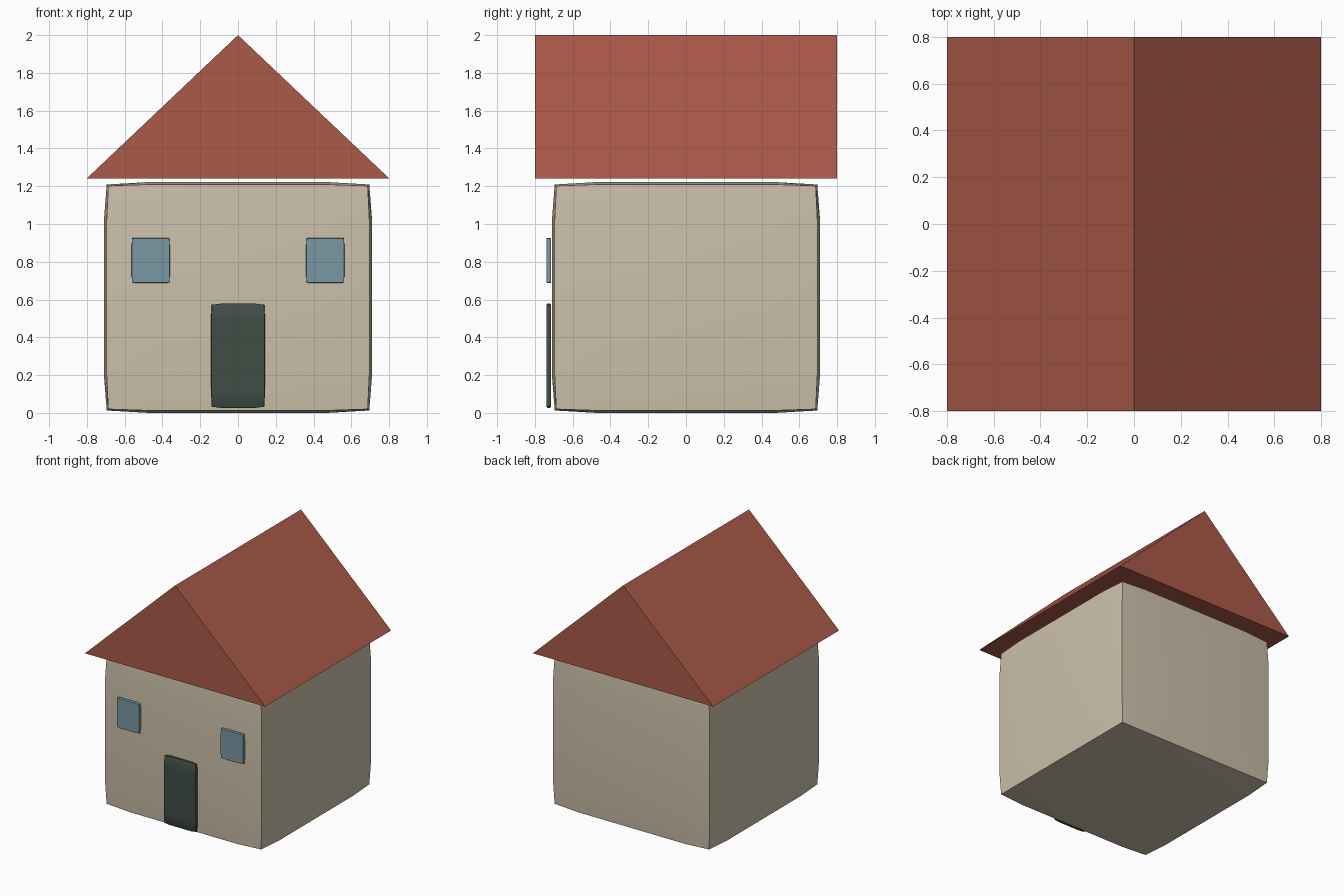
import bpy, bmesh, math

if "Cube" in bpy.data.objects:
    bpy.data.objects.remove(bpy.data.objects["Cube"])


def finish(name, bm, color, smooth=False):
    mesh = bpy.data.meshes.new(name)
    bmesh.ops.recalc_face_normals(bm, faces=bm.faces[:])
    bm.to_mesh(mesh)
    bm.free()
    mat = bpy.data.materials.new(name + "_paint")
    mat.diffuse_color = (*color, 1)
    mat.use_nodes = True
    mat.node_tree.nodes["Principled BSDF"].inputs["Base Color"].default_value = mat.diffuse_color
    mesh.materials.append(mat)
    obj = bpy.data.objects.new(name, mesh)
    bpy.context.collection.objects.link(obj)
    if smooth:
        bpy.ops.object.select_all(action='DESELECT')
        obj.select_set(True)
        bpy.context.view_layer.objects.active = obj
        bpy.ops.object.shade_smooth_by_angle(angle=math.radians(40))
    return obj


def soft_box(name, lo, hi, color):
    """Box whose faces bulge slightly: edges and corners are drawn in."""
    bm = bmesh.new()
    bmesh.ops.create_cube(bm, size=2)
    bmesh.ops.subdivide_edges(bm, edges=bm.edges[:], cuts=2, use_grid_fill=True)
    inset = {1: 1.0, 2: 0.979, 3: 0.967}
    for v in bm.verts:
        rim = sum(abs(c) > 0.9 for c in v.co)
        for i in range(3):
            s = math.copysign(1, v.co[i])
            t = s * (inset[rim] if abs(v.co[i]) > 0.9 else 0.667)
            v.co[i] = (lo[i] + hi[i]) / 2 + t * (hi[i] - lo[i]) / 2
    return finish(name, bm, color, smooth=True)


# walls
soft_box("walls", (-0.71, -0.71, 0), (0.71, 0.71, 1.222), (0.60, 0.53, 0.40))

# door and windows on the front
soft_box("door", (-0.143, -0.738, 0.027), (0.143, -0.715, 0.578), (0.05, 0.075, 0.06))
for side, x in (("left", -0.462), ("right", 0.462)):
    soft_box("window_" + side, (x - 0.101, -0.738, 0.687), (x + 0.101, -0.715, 0.927),
             (0.19, 0.31, 0.37))

# gabled roof: triangle extruded front to back
bm = bmesh.new()
tri = bm.faces.new([bm.verts.new(p) for p in
                    ((-0.8, -0.8, 1.242), (0.8, -0.8, 1.242), (0, -0.8, 2.0))])
ext = bmesh.ops.extrude_face_region(bm, geom=[tri], use_keep_orig=True)
for v in ext["geom"]:
    if isinstance(v, bmesh.types.BMVert):
        v.co.y = 0.8
finish("roof", bm, (0.40, 0.10, 0.065))
